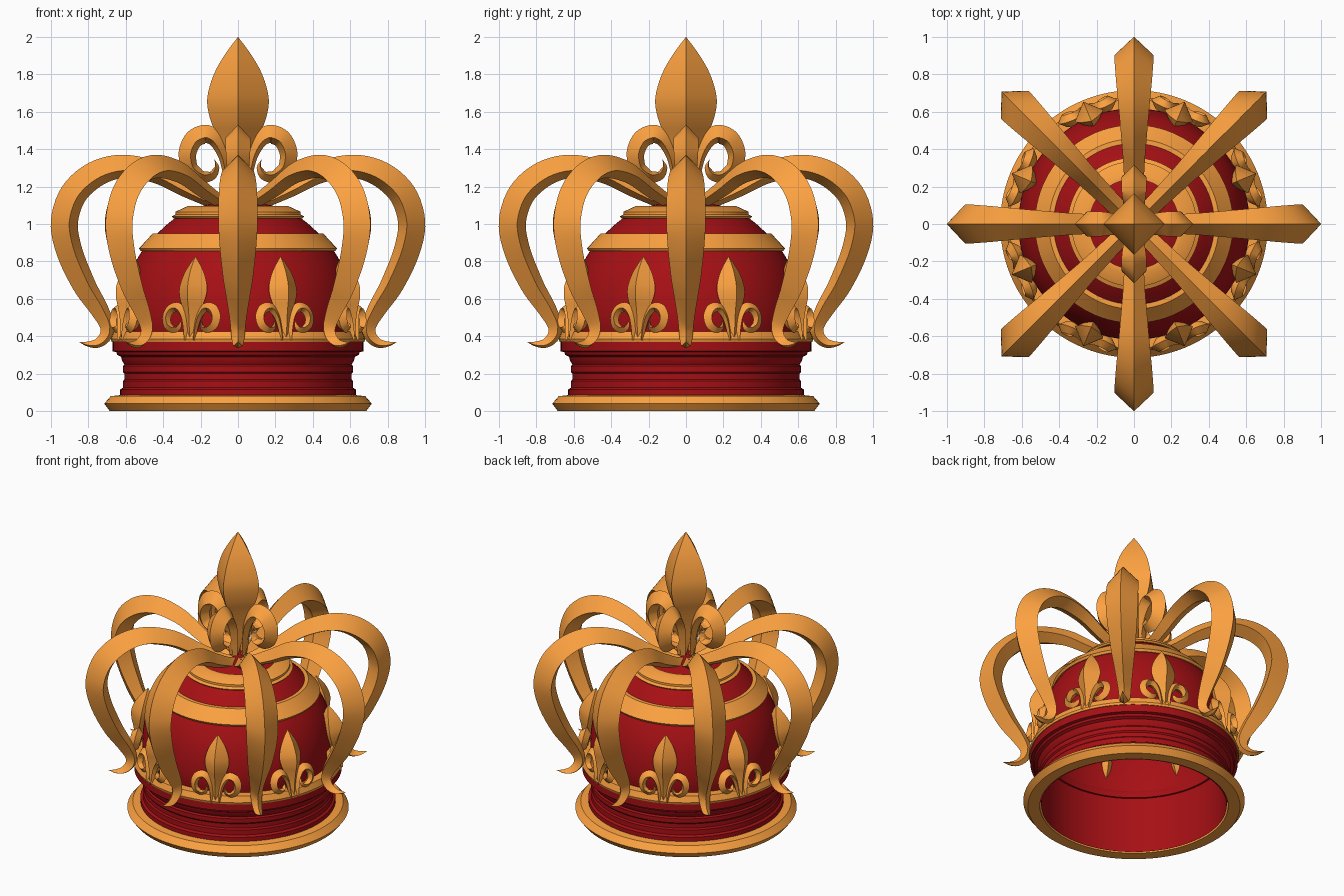
import bpy, bmesh, math
from mathutils import Matrix, Vector

if "Cube" in bpy.data.objects:
    bpy.data.objects.remove(bpy.data.objects["Cube"])


def material(name, rgb):
    m = bpy.data.materials.new(name)
    m.diffuse_color = (*rgb, 1)
    m.use_nodes = True
    m.node_tree.nodes["Principled BSDF"].inputs["Base Color"].default_value = m.diffuse_color
    return m


GOLD = material("gold", (0.98, 0.36, 0.052))
RED = material("red", (0.38, 0.005, 0.007))


def finish(name, bm, mat, matrix=Matrix()):
    bmesh.ops.remove_doubles(bm, verts=bm.verts, dist=1e-5)
    bmesh.ops.recalc_face_normals(bm, faces=bm.faces)
    me = bpy.data.meshes.new(name)
    bm.to_mesh(me)
    bm.free()
    ob = bpy.data.objects.new(name, me)
    me.materials.append(mat)
    bpy.context.collection.objects.link(ob)
    ob.matrix_world = matrix
    bpy.ops.object.select_all(action='DESELECT')
    ob.select_set(True)
    bpy.context.view_layer.objects.active = ob
    bpy.ops.object.shade_smooth_by_angle(angle=math.radians(30))
    return ob


def smooth(pts, n):
    """Catmull-Rom interpolation of tuples of any length."""
    p = [Vector(q) for q in pts]
    p = [2 * p[0] - p[1]] + p + [2 * p[-1] - p[-2]]
    out = []
    for i in range(1, len(p) - 2):
        a, b, c, d = p[i - 1:i + 3]
        for k in range(n):
            t = k / n
            out.append(0.5 * (2 * b + (c - a) * t + (2 * a - 5 * b + 4 * c - d) * t * t
                              + (3 * b - a - 3 * c + d) * t ** 3))
    return out + [p[-2]]


def skin(bm, rings, closed=False):
    """Join successive rings of points with quads."""
    vs = [[bm.verts.new(c) for c in r] for r in rings]
    for i in range(len(vs) if closed else len(vs) - 1):
        a, b = vs[i], vs[(i + 1) % len(vs)]
        for j in range(len(a)):
            k = (j + 1) % len(a)
            bm.faces.new((a[j], a[k], b[k], b[j]))


def lathe(bm, prof, seg=96, closed=True):
    ang = [2 * math.pi * j / seg for j in range(seg)]
    skin(bm, [[(r * math.cos(a), r * math.sin(a), z) for a in ang] for r, z in prof], closed)


def ring(name, prof, mat, closed=True):
    bm = bmesh.new()
    lathe(bm, prof, closed=closed)
    finish(name, bm, mat)


def blade(bm, pts, n, rot=0.0):
    """Diamond-section strap: points are (r, z, thickness, half width) on its outer ridge."""
    path = smooth(pts, n)
    m = Matrix.Rotation(rot, 3, 'Z')
    rings = []
    for i, q in enumerate(path):
        d = path[min(i + 1, len(path) - 1)] - path[max(i - 1, 0)]
        t = Vector((d[0], d[1])).normalized()
        nx, nz = -t.y, t.x
        r, z, th, w = q
        th, w = max(th, 0.0005), max(w, 0.0005)
        sec = [(0, 0), (0.68, w), (1, 0), (0.68, -w)]
        rings.append([m @ Vector((r - nx * th * f, y, z - nz * th * f)) for f, y in sec])
    skin(bm, rings)


# Base and bands
ring("base_rim", [(0.608, 0.0), (0.685, 0.0), (0.715, 0.04), (0.68, 0.08), (0.608, 0.088)], GOLD)
ring("red_band", [(0.598, 0.003), (0.608, 0.085), (0.63, 0.085), (0.63, 0.115), (0.615, 0.125),
                  (0.615, 0.16), (0.607, 0.17), (0.607, 0.2), (0.615, 0.21), (0.615, 0.24),
                  (0.607, 0.25), (0.62, 0.27), (0.625, 0.29), (0.645, 0.30), (0.65, 0.315),
                  (0.67, 0.32), (0.67, 0.37), (0.61, 0.38), (0.61, 0.42), (0.598, 0.42)], RED)
ring("gold_band", [(0.612, 0.37), (0.675, 0.37), (0.68, 0.385), (0.665, 0.425), (0.61, 0.425)],
     GOLD)

# Hollow dome with its gold hoops
outer = [tuple(v) for v in smooth([(0.605, 0.40), (0.618, 0.5), (0.608, 0.62), (0.575, 0.74),
                                  (0.51, 0.86), (0.43, 0.95), (0.33, 1.035), (0.2, 1.095),
                                  (0.0, 1.12)], 4)]
inner = [(max(r - 0.02, 0), z - 0.02 * (z > 0.45)) for r, z in reversed(outer)]
ring("dome", outer + inner, RED)
ring("dome_hoop", [(0.48, 0.855), (0.52, 0.855), (0.53, 0.87), (0.515, 0.885), (0.455, 0.95),
                   (0.42, 0.95)], GOLD)
ring("dome_cap_hoop", [(0.31, 1.03), (0.345, 1.03), (0.355, 1.04), (0.335, 1.05), (0.335, 1.065),
                       (0.27, 1.095), (0.24, 1.095), (0.24, 1.06)], GOLD)

# Eight arched arms
ARM = [(0.0, 1.11, .05, .04), (0.1, 1.145, .07, .048), (0.25, 1.23, .095, .055),
       (0.42, 1.33, .115, .067), (0.62, 1.37, .125, .082), (0.8, 1.325, .14, .095),
       (0.94, 1.2, .145, .103), (1.0, 1.02, .145, .105), (0.97, 0.84, .14, .097),
       (0.88, 0.65, .125, .077), (0.785, 0.52, .1, .055), (0.735, 0.44, .075, .04),
       (0.755, 0.39, .055, .03), (0.8, 0.372, .03, .02), (0.85, 0.37, 0, 0)]
for i in range(8):
    bm = bmesh.new()
    blade(bm, ARM, 5)
    finish(f"arm_{i + 1}", bm, GOLD, Matrix.Rotation(i * math.pi / 4, 4, 'Z'))

# Lily ornament: four-sided spear with curling scrolls, measured from the scroll's lowest point
SCROLL = [(0.03, -0.08, .03, .03), (0.035, 0.05, .045, .045), (0.05, 0.17, .065, .055),
          (0.095, 0.27, .09, .062), (0.175, 0.31, .1, .066), (0.27, 0.27, .1, .067),
          (0.317, 0.165, .095, .065), (0.29, 0.055, .085, .06), (0.205, 0.0, .07, .055),
          (0.125, 0.02, .05, .045), (0.1, 0.08, .03, .03), (0.125, 0.125, 0, 0)]
SPEAR = [(0.0, -0.1), (0.03, 0.0), (0.06, 0.12), (0.105, 0.24), (0.145, 0.33), (0.165, 0.43),
         (0.15, 0.52), (0.115, 0.61), (0.06, 0.70), (0.0, 0.78)]


def lily(name, scrolls, matrix, slim=1.0):
    bm = bmesh.new()
    lathe(bm, [(max(r, 0) * slim, z) for r, z in smooth(SPEAR, 4)], seg=4, closed=False)
    for k in range(scrolls):
        blade(bm, SCROLL, 5, 2 * math.pi * k / scrolls)
    finish(name, bm, GOLD, matrix)


lily("top_finial", 4, Matrix.Translation((0, 0, 1.22)))
for i in range(8):
    lily(f"rim_lily_{i + 1}", 2,
         Matrix.Rotation((i + 0.5) * math.pi / 4, 4, 'Z') @ Matrix.Translation((0, -0.665, 0.42))
         @ Matrix.Rotation(-0.17, 4, 'X') @ Matrix.Scale(0.53, 4), slim=0.92)
